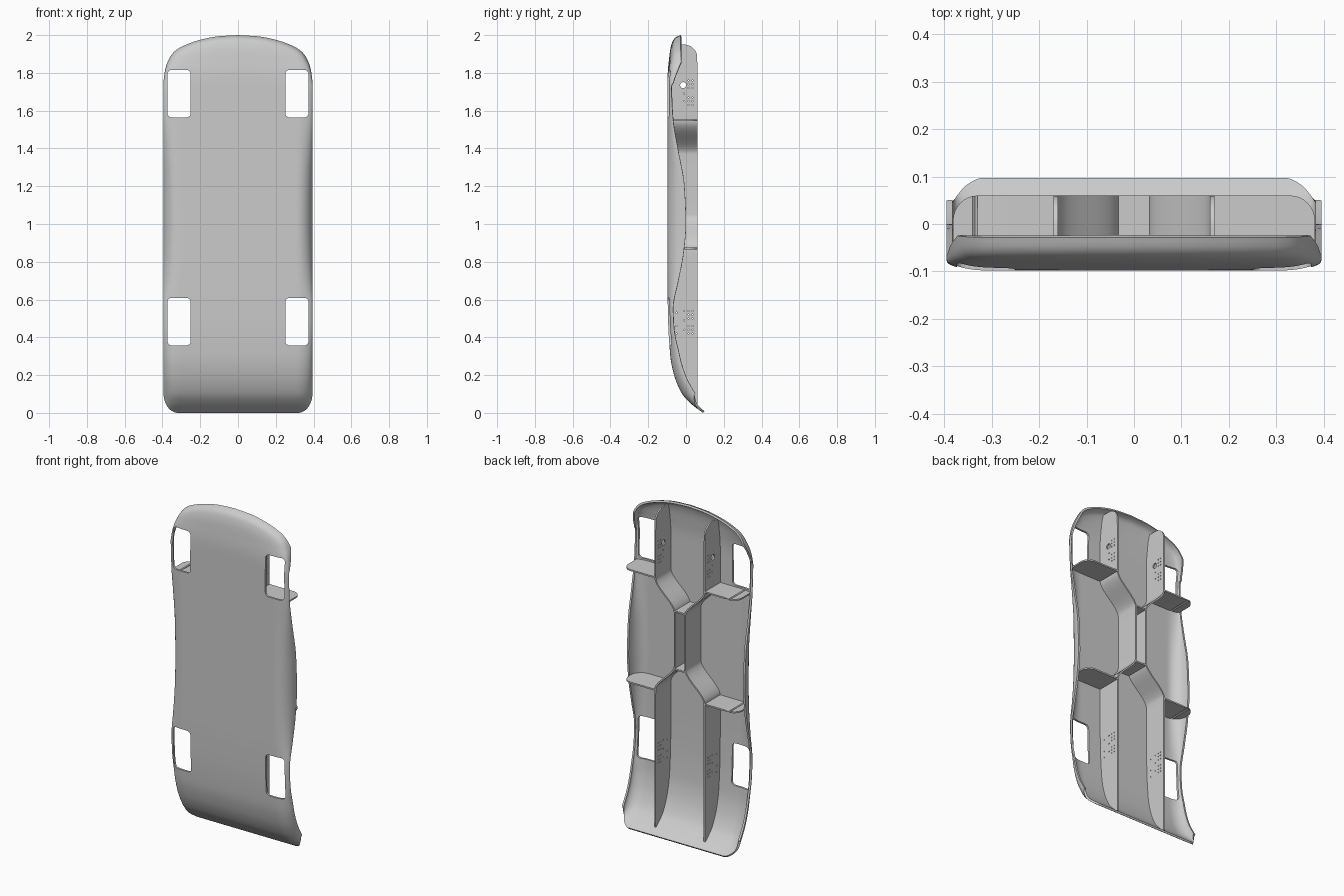
import bpy, bmesh, math
from mathutils import Matrix

cube = bpy.data.objects.get("Cube")
if cube:
    bpy.data.objects.remove(cube, do_unlink=True)

grey = bpy.data.materials.new("plain grey")
grey.use_nodes = True
grey.diffuse_color = (0.6, 0.6, 0.6, 1)
grey.node_tree.nodes["Principled BSDF"].inputs["Base Color"].default_value = (0.6, 0.6, 0.6, 1)

HALF = 0.395      # half width of the shell
BACK = 0.06       # rear edge of all ribs
WIDE, NARROW = 0.165, 0.035

# Control points of the shell: outlines, bottom sweep, top curl, side flange
TOP = [(0, 2), (.1, 1.994), (.2, 1.975), (.3, 1.938), (.34, 1.91), (.37, 1.865), (.387, 1.81), (.395, 1.75)]
BOTTOM = [(0, 0), (.32, 0), (.35, .01), (.375, .035), (.39, .07), (.395, .1)]
SWEEP = [(0, .09), (.05, .025), (.1, -.02), (.2, -.063), (.3, -.083), (.5, -.095), (.7, -.098), (2, -.098)]
CURL = [(0, .07), (.01, .045), (.03, .028), (.08, .014), (.15, .006), (.25, 0), (2, 0)]
FLANGE = [(0, .0), (.1, .07), (.2, .06), (.3, .05), (.45, .03), (.55, .028), (.7, .058), (.85, .086),
          (1, .098), (1.2, .09), (1.4, .055), (1.55, .03), (1.75, .018), (2, 0)]


def curve(points, t):
    """Smooth interpolation through control points."""
    t = min(max(t, points[0][0]), points[-1][0])
    n = len(points)
    slope = [(b[1] - a[1]) / (b[0] - a[0]) for a, b in zip(points, points[1:])]

    def tangent(i):
        if i == 0 or i == n - 1:
            return slope[0 if i == 0 else -1]
        p, q = slope[i - 1], slope[i]
        return 0 if p * q <= 0 else 2 * p * q / (p + q)

    for i in range(n - 1):
        (a, ya), (b, yb) = points[i], points[i + 1]
        if t <= b:
            h, s = b - a, (t - a) / (b - a)
            return (ya * (1 + 2 * s) * (1 - s) ** 2 + tangent(i) * h * s * (1 - s) ** 2
                    + yb * s * s * (3 - 2 * s) + tangent(i + 1) * h * s * s * (s - 1))


def shell_y(x, z):
    x = abs(x)
    u = min(max((x - .31) / (HALF - .31), 0), 1)
    side = 1 - math.sqrt(max(1 - u * u, 0))
    fade = min(max((z - 1.72) / .14, 0), 1)
    return curve(SWEEP, z) + curve(FLANGE, z) * side + curve(CURL, max(curve(TOP, x) - z, 0)) * fade


def make(name, bm):
    mesh = bpy.data.meshes.new(name)
    bm.to_mesh(mesh)
    bm.free()
    obj = bpy.data.objects.new(name, mesh)
    bpy.context.collection.objects.link(obj)
    mesh.materials.append(grey)
    return obj


def apply(obj, kind, **settings):
    mod = obj.modifiers.new(kind.lower(), kind)
    for key, value in settings.items():
        setattr(mod, key, value)
    bpy.context.view_layer.objects.active = obj
    bpy.ops.object.modifier_apply(modifier=mod.name)


def finish(obj):
    bpy.ops.object.select_all(action='DESELECT')
    obj.select_set(True)
    bpy.context.view_layer.objects.active = obj
    bpy.ops.object.shade_smooth_by_angle(angle=math.radians(35))


def sheet(name, rows, thickness, offset):
    """Thickened surface from rows of points."""
    bm = bmesh.new()
    grid = [[bm.verts.new(p) for p in row] for row in rows]
    for lower, upper in zip(grid, grid[1:]):
        for i in range(len(lower) - 1):
            bm.faces.new((lower[i], lower[i + 1], upper[i + 1], upper[i]))
    obj = make(name, bm)
    apply(obj, 'SOLIDIFY', thickness=thickness, offset=offset)
    return obj


def cut(obj, bm):
    cutter = make("cutter", bm)
    cutter.hide_render = True
    apply(obj, 'BOOLEAN', object=cutter, operation='DIFFERENCE', solver='EXACT')
    bpy.data.objects.remove(cutter, do_unlink=True)


# Body shell, with columns and rows packed towards the rim
xs = [HALF * math.sin(math.pi / 2 * i / 32) for i in range(-32, 33)]
rows = []
for j in range(81):
    v = .5 - .5 * math.cos(math.pi * j / 80)
    row = []
    for x in xs:
        low, high = curve(BOTTOM, abs(x)), curve(TOP, abs(x))
        z = low + v * (high - low)
        row.append((x, shell_y(x, z), z))
    rows.append(row)
shell = sheet("body_shell", rows, .012, -1)

# Four rounded wheel openings
bm = bmesh.new()
for side in (-1, 1):
    for z in (.483, 1.69):
        box = bmesh.ops.create_cube(bm, size=1, matrix=Matrix.Translation((side * .312, 0, z))
                                    @ Matrix.Diagonal((.122, .5, .252, 1)))
        edges = {e for v in box["verts"] for e in v.link_edges
                 if abs(e.verts[0].co.y - e.verts[1].co.y) > .4}
        bmesh.ops.bevel(bm, geom=list(edges), offset=.022, segments=5, affect='EDGES', profile=.5)
cut(shell, bm)
finish(shell)


def ribbon(name, path):
    """Upright plate from the shell to a rear edge; path holds x, z, rear y."""
    front = [(x, shell_y(x, z) + .006, z) for x, z, back in path]
    rear = [(x, max(back, shell_y(x, z) + .008), z) for x, z, back in path]
    return sheet(name, [front, rear], .009, 0)


def rib_x(z):
    """Wide at both ends, with an S bend into a narrow waist."""
    if z > 1.2:
        t = (z - 1.37) / .18
    else:
        t = (1.05 - z) / .18
    t = min(max(t, 0), 1)
    return NARROW + (WIDE - NARROW) * t * t * (3 - 2 * t)


def rib_back(z):
    t = min(max((z - 1.88) / .07, 0), 1)
    return BACK - .07 * (1 - math.sqrt(1 - t * t))


for side, label in ((1, "left"), (-1, "right")):
    # Long rib
    steps = ([.04 + .03 * i for i in range(28)] + [.87 + .01 * i for i in range(1, 19)]
             + [1.1, 1.2, 1.3] + [1.37 + .01 * i for i in range(19)]
             + [1.6 + .04 * i for i in range(7)] + [1.88 + .07 * math.sin(math.pi / 16 * i) for i in range(1, 9)])
    rib = ribbon(label + "_long_rib", [(side * rib_x(z), z, rib_back(z)) for z in steps])

    # Axle bore and pin holes through the rib
    bm = bmesh.new()
    holes = [(-.015, 1.735, .016)]
    for z in (.42, .5, 1.63, 1.72):
        for k in range(3):
            holes += [(y, z + .02 * k, .0035) for y in (.014, .034)]
    holes += [(-.01, z, .0035) for z in (.44, .49, .54, 1.65, 1.69)]
    holes += [(-.05, z, .0035) for z in (.42, .46, .53)]
    for y, z, radius in holes:
        bmesh.ops.create_cone(bm, cap_ends=True, segments=20 if radius > .01 else 8, radius1=radius,
                              radius2=radius, depth=.06, matrix=Matrix.Translation((side * WIDE, y, z))
                              @ Matrix.Rotation(math.pi / 2, 4, 'Y'))
    cut(rib, bm)
    finish(rib)

    # Side shelves with a rounded outer corner
    for z, place in ((1.55, "upper"), (.87, "lower")):
        path = [(side * (WIDE + .033 * i), z, BACK) for i in range(6)]
        for i in range(9):
            a = math.pi / 16 * i
            path.append((side * (.33 + .052 * math.sin(a)), z, BACK - .055 * (1 - math.cos(a))))
        finish(ribbon(label + "_" + place + "_shelf", path))

# Small ties between the ribs at the waist
for z, place in ((1.38, "upper"), (1.03, "lower")):
    finish(ribbon(place + "_waist_tie", [(NARROW * i / 4, z, BACK) for i in range(-4, 5)]))
